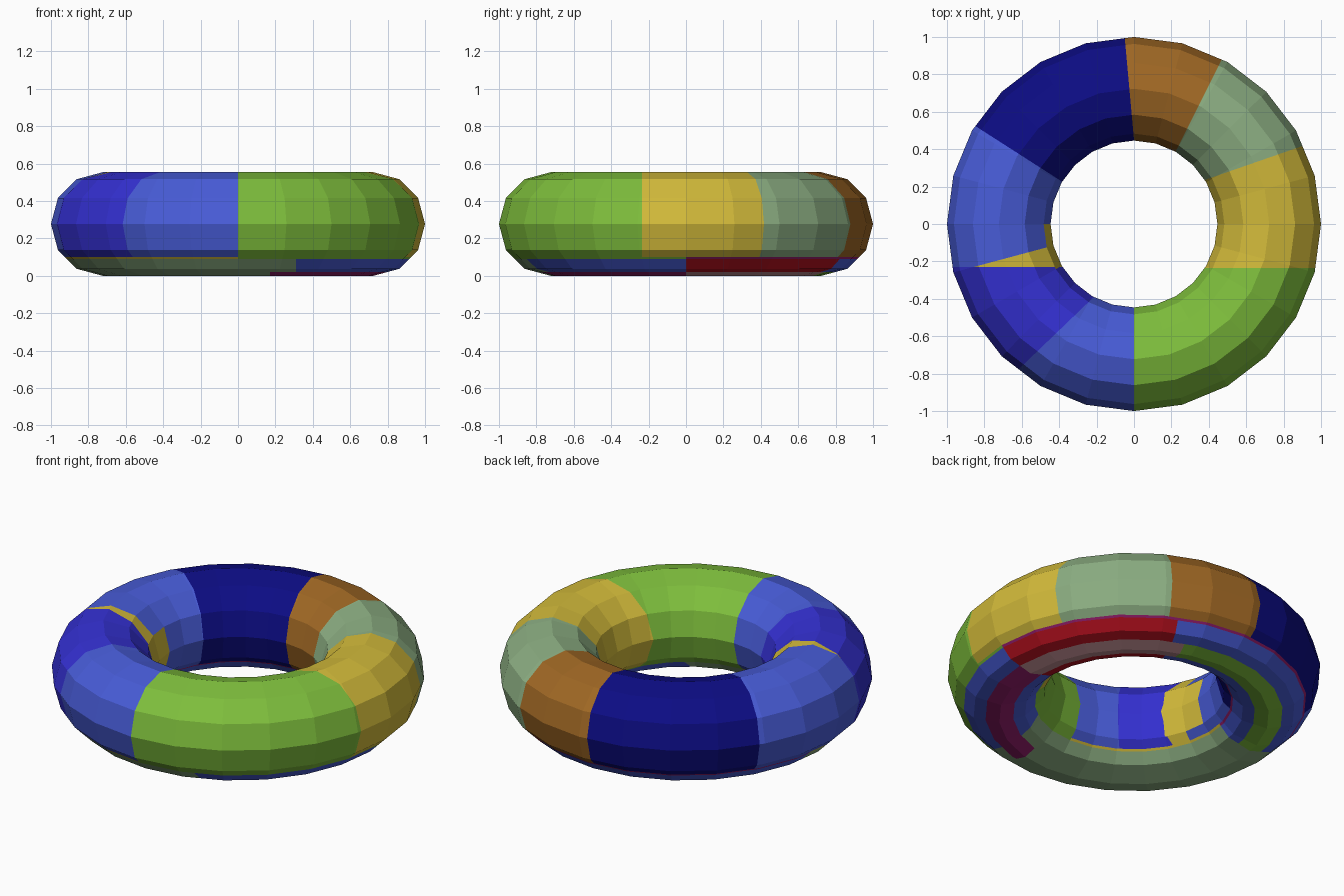
import bpy, bmesh
from math import cos, sin, pi
from mathutils import Vector

cube = bpy.data.objects.get("Cube")
if cube:
    bpy.data.objects.remove(cube)

MAJOR, MINOR = 0.723, 0.277
RING_STEPS, TUBE_STEPS = 24, 12

# Flat colours, written as sRGB hex
PALETTE = {
    "navy": "0C0C84", "brown": "A06824", "sage": "8CAE82", "yellow": "D2BA3A",
    "green": "7EBE3C", "blue": "485CD8", "indigo": "3430D2", "red": "B4101E",
    "magenta": "961E6E", "dusty_pink": "BE8C91",
}


def linear(c):
    return c / 12.92 if c <= 0.04045 else ((c + 0.055) / 1.055) ** 2.4


def make_material(name, code):
    rgb = [linear(int(code[i:i + 2], 16) / 255) for i in (0, 2, 4)]
    mat = bpy.data.materials.new(name)
    mat.use_nodes = True
    mat.diffuse_color = (*rgb, 1)
    mat.node_tree.nodes["Principled BSDF"].inputs["Base Color"].default_value = (*rgb, 1)
    return mat


# Layers by height; each sector: colour, inner and outer point of its starting edge (counter-clockwise)
SAGE_EDGE = ((-0.45, 0.10), (-1, 0.14))
LAYERS = [
    (-1, 0.02, [("dusty_pink", (0.45, 0), (1, 0)),
                ("green", (0.165, 0.45), (0.32, 0.88)),
                ("sage", *SAGE_EDGE),
                ("magenta", (0.17, -0.5), (0.17, -0.9))]),
    (0.02, 0.09, [("red", (0.45, 0), (1, 0)),
                  ("blue", (0.21, 0.45), (0.42, 0.9)),
                  ("sage", *SAGE_EDGE),
                  ("blue", (0.31, -0.4), (0.31, -0.95))]),
    (0.09, 0.10, [("magenta", (0.45, 0), (1, 0)),
                  ("magenta", (0, 0.45), (0, 1)),
                  ("yellow", *SAGE_EDGE),
                  ("green", (0, -0.45), (0, -1))]),
    (0.10, 1, [("yellow", (0.4, -0.235), (0.97, -0.235)),
               ("sage", (0.42, 0.25), (0.88, 0.41)),
               ("brown", (0.23, 0.40), (0.47, 0.88)),
               ("navy", (0, 0.45), (-0.05, 1)),
               ("blue", (-0.39, 0.23), (-0.85, 0.525)),
               ("indigo", (-0.4, -0.23), (-0.97, -0.23)),
               ("blue", (-0.225, -0.4), (-0.61, -0.77)),
               ("green", (0, -0.45), (0, -1))]),
]


def side(edge, p):
    """Positive when p lies counter-clockwise of the sector edge."""
    (ax, ay), (bx, by) = edge
    return (bx - ax) * (p.y - ay) - (by - ay) * (p.x - ax)


def cut(bm, faces, point, normal):
    geom = set(faces)
    for f in faces:
        geom.update(f.edges, f.verts)
    bmesh.ops.bisect_plane(bm, geom=list(geom), dist=1e-5, plane_co=point, plane_no=normal)


# Ring body
bm = bmesh.new()
rings = []
for i in range(RING_STEPS):
    a = 2 * pi * i / RING_STEPS
    ring = []
    for j in range(TUBE_STEPS):
        b = 2 * pi * j / TUBE_STEPS
        r = MAJOR + MINOR * cos(b)
        ring.append(bm.verts.new((r * cos(a), r * sin(a), MINOR * (1 + sin(b)))))
    rings.append(ring)
for i in range(RING_STEPS):
    here, after = rings[i], rings[(i + 1) % RING_STEPS]
    for j in range(TUBE_STEPS):
        k = (j + 1) % TUBE_STEPS
        bm.faces.new((here[j], after[j], after[k], here[k]))

# Cut the layers, then the sector edges inside each layer
for low, high, sectors in LAYERS[1:]:
    cut(bm, bm.faces[:], (0, 0, low), (0, 0, 1))
for low, high, sectors in LAYERS:
    for colour, inner, outer in sectors:
        d = Vector((outer[0] - inner[0], outer[1] - inner[1], 0))
        faces = []
        for f in bm.faces:
            c = f.calc_center_median()
            if low < c.z < high and c.dot(d) > 0:
                faces.append(f)
        cut(bm, faces, (*inner, 0), (-d.y, d.x, 0))

# Colour each face by its layer and sector
names = list(PALETTE)
for f in bm.faces:
    c = f.calc_center_median()
    for low, high, sectors in LAYERS:
        if not low < c.z <= high:
            continue
        for n, (colour, *edge) in enumerate(sectors):
            following = sectors[(n + 1) % len(sectors)][1:]
            if side(edge, c) > 0 and side(following, c) <= 0:
                f.material_index = names.index(colour)
                break

bmesh.ops.recalc_face_normals(bm, faces=bm.faces[:])
mesh = bpy.data.meshes.new("ring_body")
bm.to_mesh(mesh)
bm.free()
for name, code in PALETTE.items():
    mesh.materials.append(make_material(name, code))
body = bpy.data.objects.new("ring_body", mesh)
bpy.context.collection.objects.link(body)
